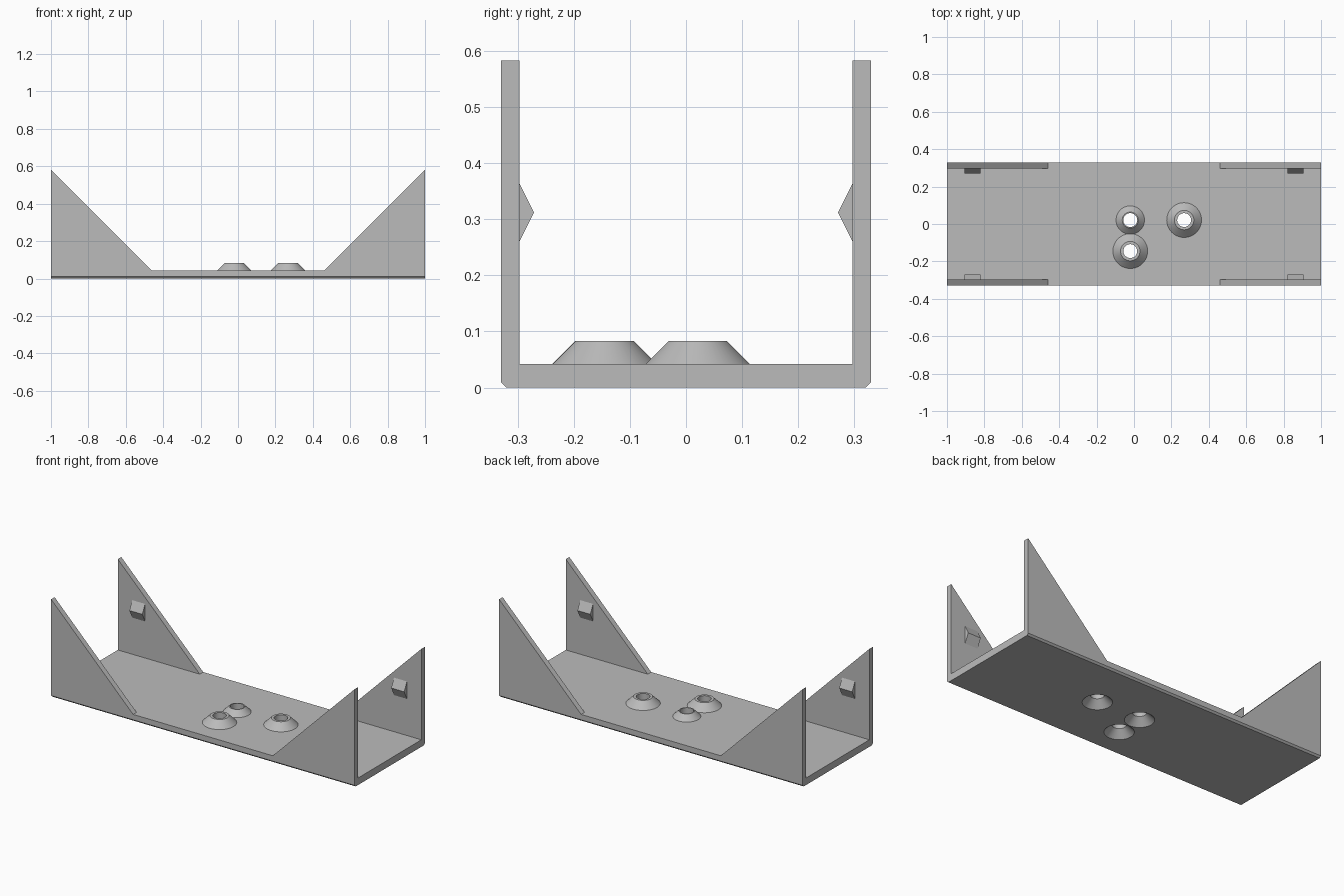
import bpy
import bmesh
import math
from mathutils import Vector

cube = bpy.data.objects.get("Cube")
if cube:
    bpy.data.objects.remove(cube, do_unlink=True)

grey = bpy.data.materials.new("plain grey")
grey.use_nodes = True
grey.diffuse_color = (0.5, 0.5, 0.5, 1)
grey.node_tree.nodes["Principled BSDF"].inputs["Base Color"].default_value = (0.5, 0.5, 0.5, 1)

LENGTH, HALF_W, WALL_IN = 1.0, 0.33, 0.297
FLOOR, TOP = 0.042, 0.583
HOLE = 0.037


def finish(name, bm):
    bmesh.ops.recalc_face_normals(bm, faces=bm.faces)
    mesh = bpy.data.meshes.new(name)
    bm.to_mesh(mesh)
    bm.free()
    mesh.materials.append(grey)
    obj = bpy.data.objects.new(name, mesh)
    bpy.context.collection.objects.link(obj)
    return obj


def prism(name, points, offset):
    """Extrude a flat outline along an offset."""
    bm = bmesh.new()
    face = bm.faces.new([bm.verts.new(p) for p in points])
    new = bmesh.ops.extrude_face_region(bm, geom=[face], use_keep_orig=True)["geom"]
    moved = [v for v in new if isinstance(v, bmesh.types.BMVert)]
    bmesh.ops.translate(bm, verts=moved, vec=Vector(offset))
    return finish(name, bm)


def lathe(name, profile, x, y):
    """Spin a radius/height profile about a vertical axis."""
    bm = bmesh.new()
    verts = [bm.verts.new((r, 0, z)) for r, z in profile]
    edges = [bm.edges.new(pair) for pair in zip(verts, verts[1:])]
    bmesh.ops.spin(bm, geom=verts + edges, axis=(0, 0, 1), cent=(0, 0, 0),
                   steps=48, angle=2 * math.pi)
    bmesh.ops.remove_doubles(bm, verts=bm.verts, dist=0.0001)
    bmesh.ops.translate(bm, verts=bm.verts, vec=(x, y, 0))
    return finish(name, bm)


def smooth(obj):
    bpy.ops.object.select_all(action="DESELECT")
    obj.select_set(True)
    bpy.context.view_layer.objects.active = obj
    bpy.ops.object.shade_smooth_by_angle(angle=math.radians(30))


# Base plate with bevelled lower long edges
half = [(HALF_W - 0.01, 0), (HALF_W, 0.01), (HALF_W, FLOOR)]
outline = half + [(-y, z) for y, z in reversed(half)]
plate = prism("base_plate", [(-LENGTH, y, z) for y, z in outline], (2 * LENGTH, 0, 0))

# Screw bosses: x, y, base radius, top radius, height
bosses = {
    "small_boss": (-0.02, 0.021, 0.076, 0.043, 0.033),
    "front_boss": (-0.02, -0.145, 0.093, 0.052, 0.041),
    "side_boss": (0.268, 0.021, 0.093, 0.052, 0.041),
}
for name, (x, y, base, top, height) in bosses.items():
    ring = [(base, FLOOR), (top, FLOOR + height), (HOLE, FLOOR + height), (HOLE, FLOOR)]
    smooth(lathe(name, ring, x, y))

    # Countersunk hole through the plate
    cutter = lathe("hole_cutter", [(0, -0.01), (0.09, -0.01), (HOLE, FLOOR),
                                   (HOLE, 0.06), (0, 0.06)], x, y)
    cutter.hide_render = True
    cut = plate.modifiers.new("hole", "BOOLEAN")
    cut.operation = "DIFFERENCE"
    cut.solver = "EXACT"
    cut.object = cutter
    bpy.context.view_layer.objects.active = plate
    bpy.ops.object.modifier_apply(modifier=cut.name)
    bpy.data.objects.remove(cutter, do_unlink=True)
smooth(plate)

# Triangular corner walls, each with a wedge-shaped catch inside
for sx, side in ((1, "left"), (-1, "right")):
    for sy, end in ((-1, "front"), (1, "back")):
        prism(f"{end}_{side}_wall",
              [(sx * x, sy * WALL_IN, z) for x, z in
               ((LENGTH, FLOOR), (LENGTH, TOP), (0.46, FLOOR))],
              (0, sy * (HALF_W - WALL_IN), 0))
        prism(f"{end}_{side}_catch",
              [(sx * 0.82, sy * y, z) for y, z in
               ((WALL_IN, 0.26), (0.271, 0.312), (WALL_IN, 0.364))],
              (sx * 0.085, 0, 0))
